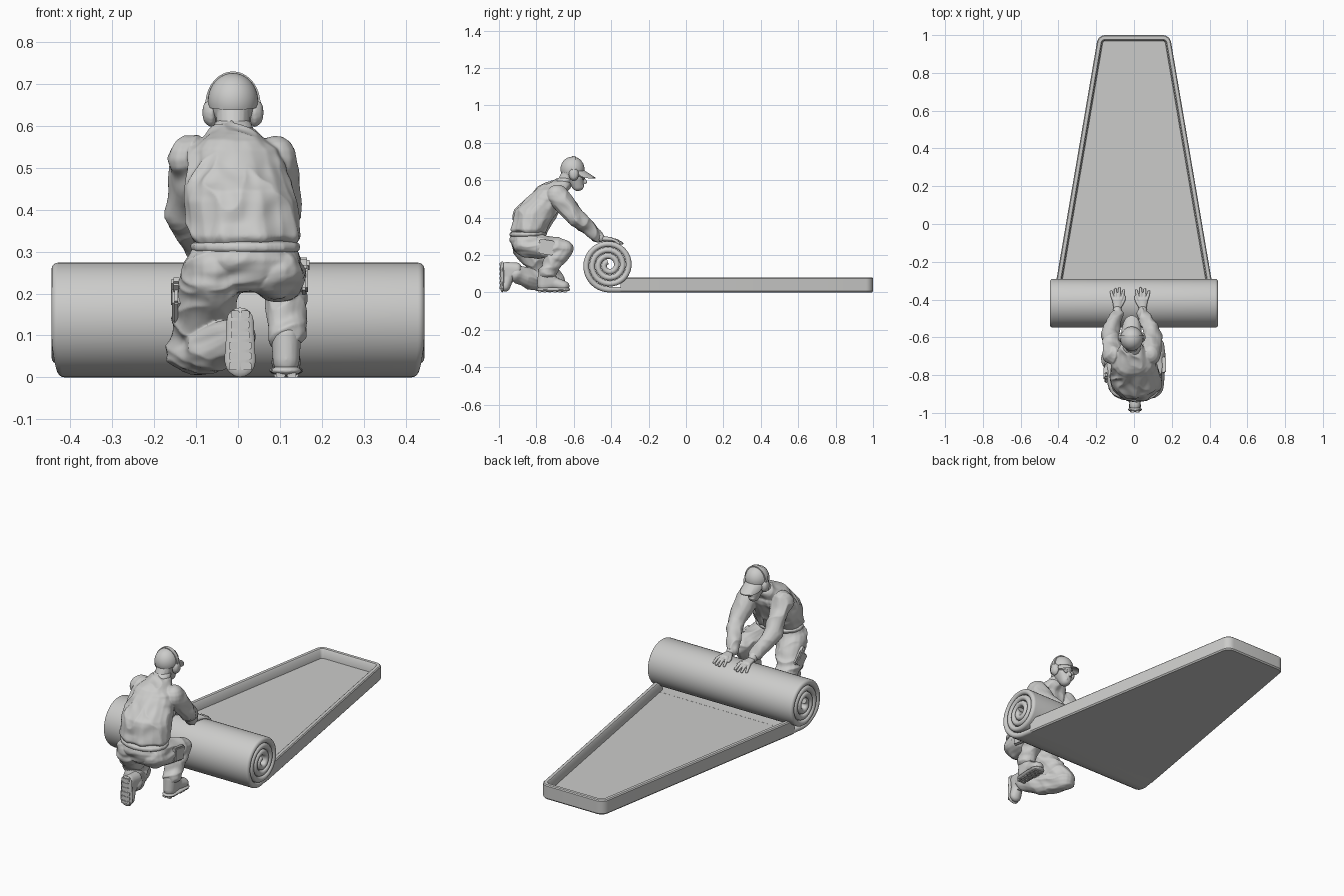
import bpy, bmesh, math
from math import sin, cos, pi
from mathutils import Vector, Matrix, noise

cube = bpy.data.objects.get("Cube")
if cube:
    bpy.data.objects.remove(cube)

grey = bpy.data.materials.new("warm grey")
grey.use_nodes = True
COLOUR = (0.6, 0.6, 0.59, 1)
grey.diffuse_color = COLOUR
grey.node_tree.nodes["Principled BSDF"].inputs["Base Color"].default_value = COLOUR


def finish(name, bm, angle=40):
    bmesh.ops.recalc_face_normals(bm, faces=bm.faces)
    me = bpy.data.meshes.new(name)
    bm.to_mesh(me)
    bm.free()
    me.materials.append(grey)
    me.shade_smooth()
    me.set_sharp_from_angle(angle=math.radians(angle))
    ob = bpy.data.objects.new(name, me)
    bpy.context.collection.objects.link(ob)
    return ob


def add_hull(bm, blobs):
    """Convex skin over ellipsoids given as (centre, radii)."""
    verts = []
    for c, r in blobs:
        r = (r, r, r) if isinstance(r, (int, float)) else r
        for i in range(9):
            lat = pi * (i / 8 - 0.5)
            for j in range(16 if 0 < i < 8 else 1):
                lon = j * pi / 8
                d = (cos(lat) * cos(lon), cos(lat) * sin(lon), sin(lat))
                verts.append(bm.verts.new([c[k] + r[k] * d[k] for k in range(3)]))
    res = bmesh.ops.convex_hull(bm, input=verts)
    inside = {v for v in res["geom_interior"] + res["geom_unused"]
              if isinstance(v, bmesh.types.BMVert)}
    bmesh.ops.delete(bm, geom=list(inside), context="VERTS")


def chain(*blobs):
    """Limb: one hull per neighbouring pair."""
    return [list(p) for p in zip(blobs, blobs[1:])]


def sculpt(name, hulls, voxel=0.0045, smooth=4, fold=0, stretch=(1, 1, 1), matrix=None):
    """Fuse hulls into one soft surface, optionally with cloth folds."""
    bm = bmesh.new()
    for h in hulls:
        add_hull(bm, h)
    ob = finish(name, bm)
    rm = ob.modifiers.new("fuse", "REMESH")
    rm.mode, rm.voxel_size = "VOXEL", voxel
    sm = ob.modifiers.new("soften", "SMOOTH")
    sm.factor, sm.iterations = 0.5, smooth
    deps = bpy.context.evaluated_depsgraph_get()
    fused = bpy.data.meshes.new_from_object(ob.evaluated_get(deps))
    bpy.data.objects.remove(ob)
    bm = bmesh.new()
    bm.from_mesh(fused)
    bm.normal_update()
    if fold:
        moves = []
        for v in bm.verts:
            p = Vector([a * b for a, b in zip(v.co, stretch)])
            p += 0.5 * noise.noise_vector(v.co * 9)
            moves.append(v.normal * fold * (0.6 - 2 * abs(noise.noise(p))))
        for v, m in zip(bm.verts, moves):
            v.co += m
    if matrix:
        bm.transform(matrix)
    return finish(name, bm, 60)


def box(name, centre, size, rot=0, bevel=0.006, matrix=Matrix()):
    bm = bmesh.new()
    bmesh.ops.create_cube(bm, size=1, matrix=Matrix.Diagonal((*size, 1)))
    bmesh.ops.bevel(bm, geom=bm.edges[:], offset=bevel, segments=2, affect="EDGES")
    bm.transform(matrix @ Matrix.Translation(centre) @ Matrix.Rotation(rot, 4, "X"))
    return finish(name, bm)


def skin_rings(bm, rings, closed):
    for a, b in zip(rings, rings[1:]):
        n = len(a)
        for i in range(n if closed else n - 1):
            j = (i + 1) % n
            bm.faces.new((a[i], a[j], b[j], b[i]))


# Tapered tray with raised rim, open toward the roll
SLOPE, NEAR, R = 0.1705, -0.35, 0.045
half_width = lambda y: 0.19 + (1 - y) * SLOPE
tilt = math.atan(SLOPE)
yc = 1 - R
xc = half_width(yc + R * sin(tilt)) - R * cos(tilt)
section = [(0.006, 0), (0, 0.007), (0, 0.075), (0.005, 0.08), (0.022, 0.08), (0.027, 0.075), (0.031, 0.03)]
bm = bmesh.new()
rings = []
for d, z in section:
    side = [(half_width(NEAR) - d / cos(tilt), NEAR)]
    for k in range(7):
        a = tilt + (pi / 2 - tilt) * k / 6
        side.append((xc + (R - d) * cos(a), yc + (R - d) * sin(a)))
    side += [(-x, y) for x, y in reversed(side)]
    rings.append([bm.verts.new((x, y, z)) for x, y in side])
skin_rings(bm, rings, False)
bm.faces.new(rings[0])
bm.faces.new(rings[-1])
bm.faces.new([r[0] for r in rings] + [r[-1] for r in reversed(rings)])
finish("tray", bm)

# Rolled-up end: a thick strip wound into a spiral
CY, CZ, PITCH, THICK, TURNS = -0.412, 0.145, 0.032, 0.0305, 3.45
bm = bmesh.new()
rings = []
STEPS = 150
for s in range(-1, STEPS + 1):
    t = max(s, 0) / STEPS * TURNS
    a = -pi / 2 - 2 * pi * t
    r = CZ - PITCH * t
    out = Vector((0, cos(a), sin(a)))
    p = Vector((0, CY, CZ)) + out * r
    w = 0.43 + 0.015 * min(1, t * 6)
    if s < 0:
        p.y, w = NEAR + 0.03, half_width(NEAR + 0.03)
    c = THICK / 2
    ring = []
    for sx in (1, -1):
        for k in range(9):
            b = pi / 2 - pi * k / 8
            x, depth = sx * (w - c + c * cos(b)), c - sx * c * sin(b)
            ring.append(bm.verts.new(p - out * depth + Vector((x, 0, 0))))
    rings.append(ring)
skin_rings(bm, rings, True)
bm.faces.new(rings[0])
bm.faces.new(rings[-1])
finish("rolled_strip", bm, 50)

# Jacket with both sleeves
torso = [((0.015, -0.838, 0.335), (0.132, 0.1, 0.035)), ((0.005, -0.815, 0.42), (0.132, 0.105, 0.06)),
         ((-0.01, -0.725, 0.52), (0.115, 0.09, 0.06))]
yoke = [((-0.01, -0.735, 0.52), (0.115, 0.08, 0.06)), ((-0.012, -0.662, 0.575), (0.058, 0.045, 0.035))]
arms = []
for s, sh, el, wr in ((-1, -0.108, -0.13, -0.088), (1, 0.085, 0.103, 0.046)):
    arms += chain(((sh, -0.69, 0.52), 0.055), ((el, -0.585, 0.4), 0.045), ((wr, -0.475, 0.3), 0.029))
    # Cuff and hand with spread fingers
    sculpt("cuff", [[((wr, -0.478, 0.303), 0.026), ((wr, -0.458, 0.292), 0.024)]], 0.004, 2)
    palm = [((wr, -0.45, 0.288), (0.02, 0.015, 0.014)), ((wr, -0.4, 0.284), (0.028, 0.012, 0.012))]
    hand = [palm]
    for f in range(4):
        u = (f - 1.5) * s
        reach = 0.012 * abs(f - 1.3)
        hand += chain(((wr + u * 0.014, -0.4, 0.284), 0.0085), ((wr + u * 0.019, -0.37 - reach / 2, 0.279), 0.0078),
                      ((wr + u * 0.022, -0.337 - reach, 0.262), 0.0068))
    hand += chain(((wr - s * 0.015, -0.435, 0.285), 0.01), ((wr - s * 0.034, -0.405, 0.28), 0.008),
                  ((wr - s * 0.038, -0.385, 0.276), 0.007))
    sculpt("hand", hand, 0.0028, 2)
sculpt("jacket", [torso, yoke] + arms, fold=0.011, stretch=(16, 9, 8))
sculpt("jacket_hem", [[((0.017, -0.842, 0.318), (0.133, 0.102, 0.012)),
                       ((0.018, -0.846, 0.303), (0.13, 0.098, 0.012))]], 0.005, 2)
sculpt("collar", [[((-0.012, -0.655, 0.592), (0.05, 0.046, 0.02)), ((-0.012, -0.645, 0.605), (0.045, 0.042, 0.014))]])

# Trousers: one foot planted, one knee down
pelvis = [((0.015, -0.855, 0.28), (0.125, 0.085, 0.055)), ((0.015, -0.85, 0.25), (0.11, 0.075, 0.05))]
planted = chain(((0.085, -0.85, 0.255), 0.07), ((0.113, -0.655, 0.233), 0.05),
                ((0.115, -0.72, 0.15), 0.045), ((0.115, -0.742, 0.11), 0.046))
kneeling = chain(((-0.055, -0.855, 0.25), 0.076), ((-0.113, -0.71, 0.062), 0.058),
                 ((-0.06, -0.82, 0.07), 0.055), ((-0.005, -0.905, 0.1), 0.044))
sculpt("trousers", [pelvis] + planted + kneeling, fold=0.01, stretch=(9, 10, 17))
for x, y, z, rot in ((0.157, -0.745, 0.24, -0.15), (-0.147, -0.79, 0.175, -0.8)):
    box("thigh_pocket", (x, y, z), (0.02, 0.08, 0.075), rot)
    box("pocket_flap", (x, y, z + 0.028), (0.027, 0.084, 0.026), rot)


# Work boots with treaded soles
def boot(matrix):
    upper = [[((0, 0.052, 0.035), (0.036, 0.036, 0.028)), ((0, 0, 0.05), (0.032, 0.035, 0.035))],
             [((0, 0, 0.05), (0.032, 0.035, 0.035)), ((0, -0.052, 0.04), (0.032, 0.034, 0.035)),
              ((0, -0.042, 0.105), (0.036, 0.04, 0.025))]]
    sculpt("boot", upper, matrix=matrix)
    sole = [((0, -0.055, 0.016), (0.036, 0.036, 0.013)), ((0, 0.05, 0.016), (0.041, 0.042, 0.013))]
    sculpt("boot_sole", [sole], 0.004, 1, matrix=matrix)
    for i in range(6):
        y = -0.072 + i * 0.027
        w = 0.026 if i < 3 else 0.031
        for sx in (-1, 1):
            box("boot_tread", (sx * w / 2, y, 0.006), (w - 0.004, 0.019, 0.012), 0, 0.002, matrix)
    for i in range(4):
        box("boot_lace", (0, 0.03 - i * 0.014, 0.075 + i * 0.01), (0.036, 0.006, 0.008), 0, 0.002, matrix)


boot(Matrix.Translation((0.115, -0.71, 0)))
boot(Matrix.Translation((0.005, -0.997, 0.084)) @ Matrix.Rotation(-pi / 2, 4, "X") @ Matrix.Scale(0.92, 4))

# Head, facing forward and tipped down
HX = -0.012
head = [[((HX, -0.65, 0.59), 0.038), ((HX, -0.62, 0.64), 0.042)],
        [((HX, -0.608, 0.655), (0.053, 0.058, 0.06)), ((HX, -0.578, 0.568), (0.027, 0.032, 0.026)),
         ((HX, -0.58, 0.61), (0.042, 0.034, 0.03))],
        [((HX, -0.55, 0.613), 0.007), ((HX, -0.537, 0.59), 0.0095)],
        [((HX - 0.012, -0.552, 0.567), 0.006), ((HX + 0.012, -0.552, 0.567), 0.006)]]
sculpt("head", head, 0.0035, 2)
for s in (-1, 1):
    lens = [((HX + s * 0.02, -0.549, 0.613), (0.016, 0.006, 0.012))]
    temple = [((HX + s * 0.037, -0.556, 0.618), 0.004), ((HX + s * 0.053, -0.6, 0.635), 0.004)]
    sculpt("safety_glasses", [lens, temple], 0.0025, 1)
    # Ear defenders
    cup = [((HX + s * 0.052, -0.6, 0.632), (0.014, 0.028, 0.035)), ((HX + s * 0.062, -0.6, 0.632), (0.011, 0.022, 0.028))]
    sculpt("ear_cup", [cup], 0.0035, 2)

# Cap: trimmed dome, band and curved peak
bm = bmesh.new()
bmesh.ops.create_uvsphere(bm, u_segments=32, v_segments=20, radius=1)
bm.transform(Matrix.Translation((HX, -0.607, 0.66)) @ Matrix.Diagonal((0.06, 0.064, 0.066, 1)))
cut = bmesh.ops.bisect_plane(bm, geom=bm.verts[:] + bm.edges[:] + bm.faces[:], plane_co=(HX, -0.607, 0.645),
                             plane_no=(0, -0.1, 1), clear_inner=True)
bmesh.ops.holes_fill(bm, edges=[e for e in bm.edges if e.is_boundary])
finish("cap", bm)
bm = bmesh.new()
rings = []
for k in range(13):
    u = k / 6 - 1
    reach = math.sqrt(max(0, 1 - u * u * 0.96))
    x, drop = HX + 0.053 * u, 0.018 * u * u
    root = (-0.6 + 0.05 * reach, 0.65 - drop * 0.6)
    tip = (-0.572 + 0.088 * reach, 0.641 - 0.032 * reach - drop)
    rings.append([bm.verts.new((x, y, z + h)) for (y, z), h in ((root, 0), (tip, 0), (tip, 0.005), (root, 0.007))])
skin_rings(bm, rings, True)
bm.faces.new(rings[0])
bm.faces.new(rings[-1])
finish("cap_peak", bm)

# Headband joining the ear defenders
bm = bmesh.new()
rings = []
for k in range(25):
    a = pi * k / 24
    rings.append([bm.verts.new((HX + r * cos(a), -0.6 + w, 0.65 + (r + 0.014) * sin(a)))
                  for r, w in ((0.056, -0.01), (0.066, -0.01), (0.066, 0.01), (0.056, 0.01))])
skin_rings(bm, rings, True)
finish("ear_defender_band", bm)
